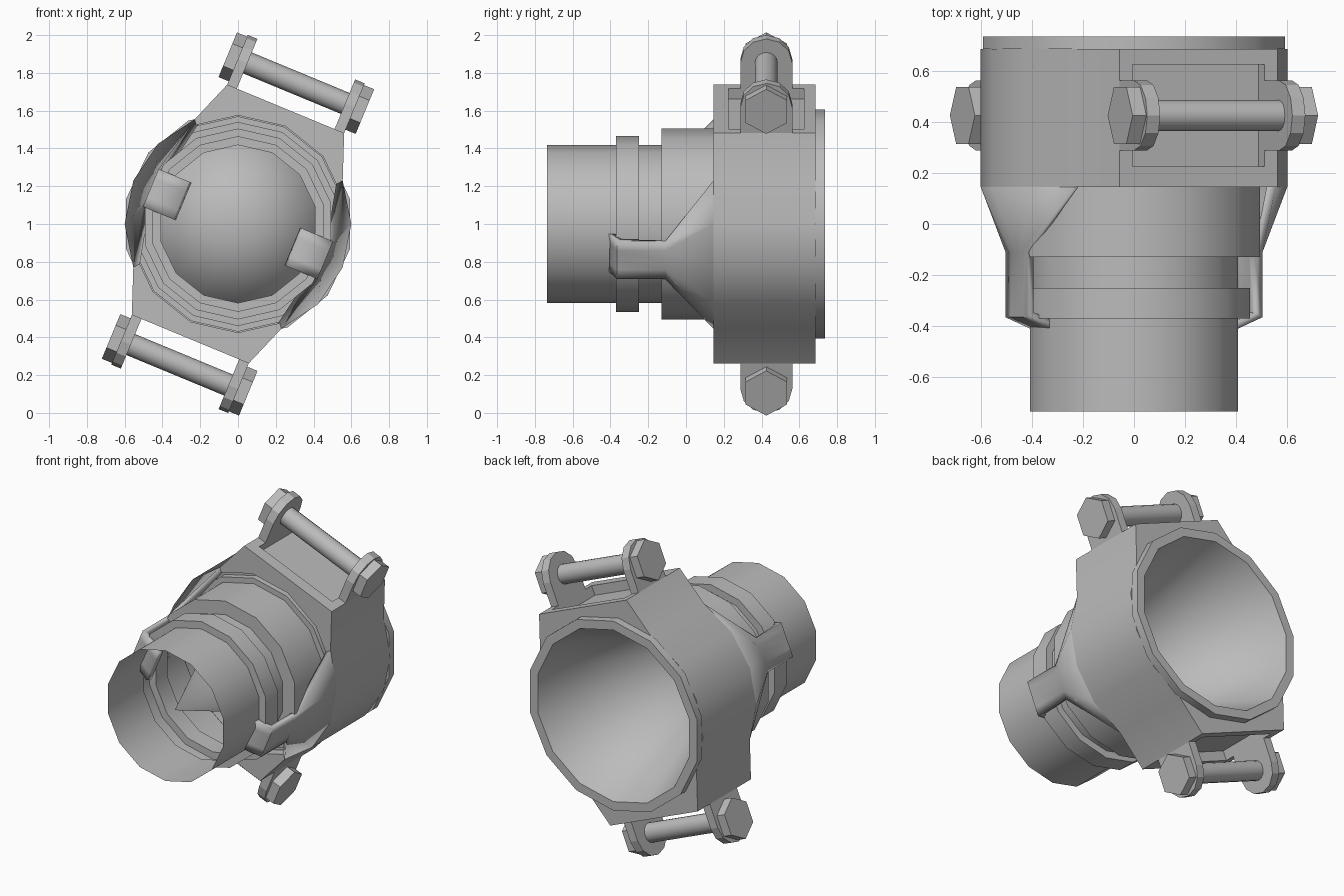
import bpy, bmesh
from math import pi, sin, cos, radians
from mathutils import Matrix

if "Cube" in bpy.data.objects:
    bpy.data.objects.remove(bpy.data.objects["Cube"])

grey = bpy.data.materials.new("cast_grey")
grey.use_nodes = True
grey.diffuse_color = (0.5, 0.5, 0.5, 1)
grey.node_tree.nodes["Principled BSDF"].inputs["Base Color"].default_value = (0.5, 0.5, 0.5, 1)

BASE = Matrix.Translation((0, 0, 1.0))
TILT = radians(22.5)
BOLT_Y, BOLT_Z = 0.425, 0.807


def add_object(name, bm, turn=0.0, recalc=True):
    """Link a mesh built around the pipe axis, turned about that axis."""
    if recalc:
        bmesh.ops.recalc_face_normals(bm, faces=bm.faces)
    mesh = bpy.data.meshes.new(name)
    bm.to_mesh(mesh)
    bm.free()
    mesh.materials.append(grey)
    obj = bpy.data.objects.new(name, mesh)
    bpy.context.collection.objects.link(obj)
    obj.matrix_world = BASE @ Matrix.Rotation(turn, 4, 'Y')
    return obj


def smooth(obj, angle=30):
    bpy.ops.object.select_all(action='DESELECT')
    obj.select_set(True)
    bpy.context.view_layer.objects.active = obj
    bpy.ops.object.shade_smooth_by_angle(angle=radians(angle))


def prism(points, offset):
    """Extrude a closed outline of 3D points by an offset."""
    bm = bmesh.new()
    face = bm.faces.new([bm.verts.new(p) for p in points])
    new = bmesh.ops.extrude_face_region(bm, geom=[face], use_keep_orig=True)
    verts = [g for g in new["geom"] if isinstance(g, bmesh.types.BMVert)]
    bmesh.ops.translate(bm, verts=verts, vec=offset)
    return bm


def ring(r, n, y, start=0.0):
    return [(r * cos(start + 2 * pi * i / n), y, r * sin(start + 2 * pi * i / n)) for i in range(n)]


def bolt_disc(r, n, x, start=0.0):
    """Outline around the bolt axis."""
    return [(x, BOLT_Y + b, BOLT_Z + a) for a, _, b in ring(r, n, 0, start)]


def cut(target, bm):
    cutter = add_object("cutter", bm, TILT)
    cutter.hide_render = True
    mod = target.modifiers.new("cut", 'BOOLEAN')
    mod.operation, mod.solver, mod.object = 'DIFFERENCE', 'EXACT', cutter
    bpy.context.view_layer.objects.active = target
    bpy.ops.object.modifier_apply(modifier=mod.name)
    bpy.data.objects.remove(cutter)


# Stepped pipe with a rear rim and a conical bore: (y, radius) profile
profile = [(-.735, .418), (-.37, .418), (-.37, .465), (-.25, .465), (-.25, .418),
           (-.13, .418), (-.13, .505), (.16, .505), (.16, .54), (.2, .54),
           (.2, .57), (.685, .57), (.685, .607), (.735, .607), (.735, .55), (-.64, 0)]
bm = bmesh.new()
verts = [bm.verts.new((0, y, r)) for y, r in profile]
edges = [bm.edges.new(pair) for pair in zip(verts, verts[1:])]
bmesh.ops.spin(bm, geom=verts + edges, cent=(0, 0, 0), axis=(0, 1, 0),
               angle=2 * pi, steps=14, use_merge=True)
bmesh.ops.remove_doubles(bm, verts=bm.verts, dist=0.0005)
smooth(add_object("stepped_pipe", bm))

# Clamp body: sixteen-sided collar with a flared block above and below
outline = []
for i in range(16):
    a = 2 * pi * i / 16
    if i % 8 == 4:
        s = 1 if i == 4 else -1
        outline += [(s * .335, .145, s * .66), (-s * .335, .145, s * .66)]
    elif i % 8 not in (3, 5):
        outline.append((.6 * cos(a), .145, .6 * sin(a)))
clamp = add_object("clamp_body", prism(outline, (0, .54, 0)), TILT)
cut(clamp, prism(ring(.575, 14, 0, pi / 2 + TILT), (0, 1, 0)))
for s in (1, -1):
    corners = [(x, y, s * .6) for x, y in ((-.28, .225), (.28, .225), (.28, .625), (-.28, .625))]
    cut(clamp, prism(corners, (0, 0, s * .2)))
smooth(clamp)

for place, half in (("upper", 0), ("lower", pi)):
    turn = TILT + half
    # Bolt shank between two lugs, each with a hexagonal end
    smooth(add_object(place + "_bolt", prism(bolt_disc(.06, 16, -.3), (.6, 0, 0)), turn))
    for side, s in (("right", -1), ("left", 1)):
        r = .1375
        top = [(s * .28, BOLT_Y + r * cos(i * pi / 6), BOLT_Z + r * sin(i * pi / 6)) for i in range(7)]
        foot = [(s * .28, BOLT_Y - r, .59), (s * .28, BOLT_Y + r, .59)]
        add_object(f"{place}_{side}_lug", prism(top + foot, (s * .055, 0, 0)), turn)
        add_object(f"{place}_{side}_bolt_head",
                   prism(bolt_disc(.128, 6, s * .335), (s * .058, 0, 0)), turn)

# Latch arms: flared from the collar to a narrow strip with an inward hook
for name, half in (("left", 0), ("right", pi)):
    arc = [(j - 2) * pi / 8 for j in range(5)]
    rows = [[(.6 * cos(a), .145, .6 * sin(a)) for a in arc]]
    for x, y in ((.5, -.11), (.5, -.365), (.325, -.44)):
        rows.append([(x, y, .054 * (j - 2)) for j in range(5)])
    bm = bmesh.new()
    grid = [[bm.verts.new(p) for p in row] for row in rows]
    for a, b in zip(grid, grid[1:]):
        for j in range(4):
            bm.faces.new((a[j], a[j + 1], b[j + 1], b[j]))
    arm = add_object(name + "_latch_arm", bm, TILT + half, recalc=False)
    solid = arm.modifiers.new("thickness", 'SOLIDIFY')
    solid.thickness, solid.offset = .035, -1
    smooth(arm)
